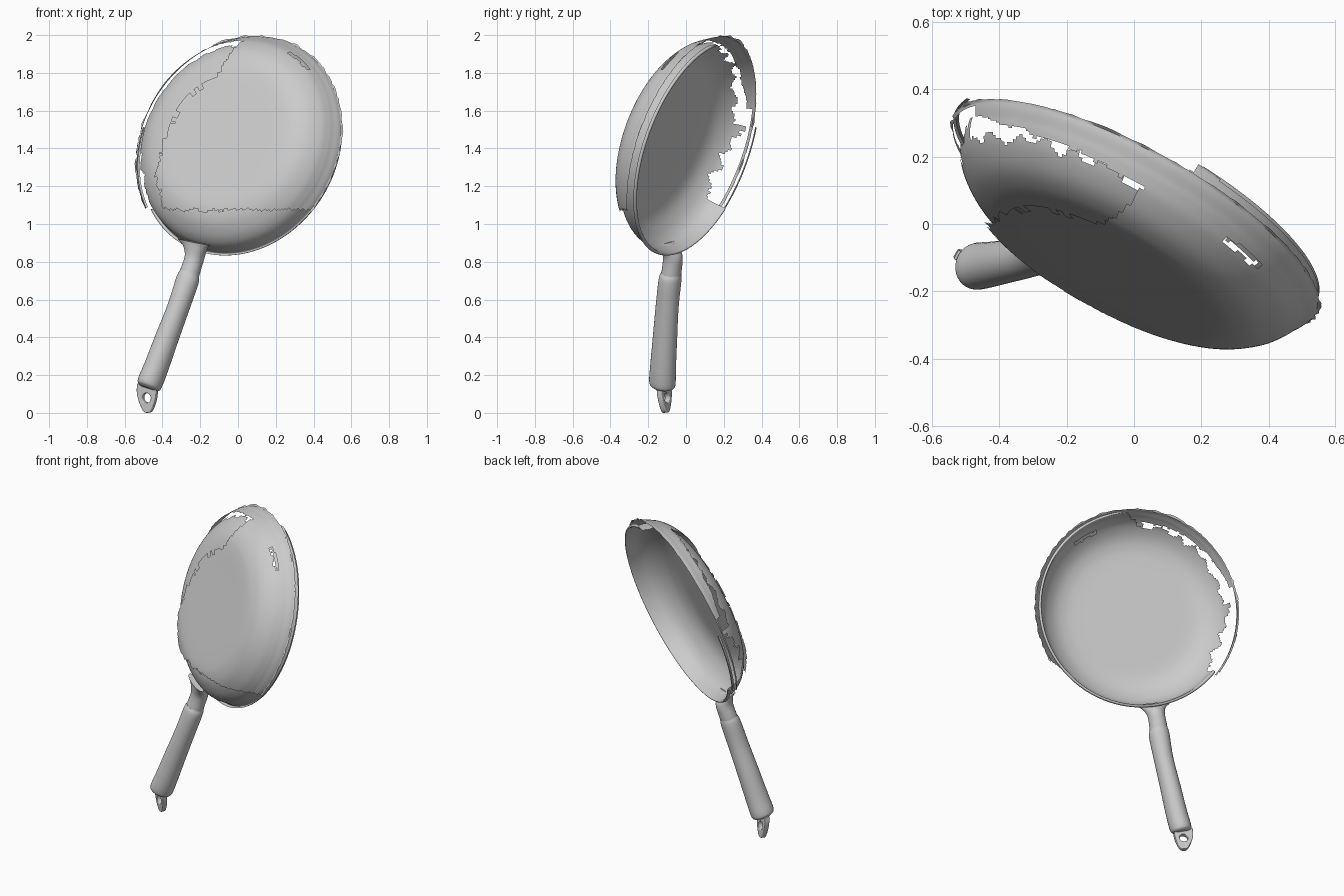
import bpy, bmesh, math, random
from mathutils import Vector, Matrix

if "Cube" in bpy.data.objects:
    bpy.data.objects.remove(bpy.data.objects["Cube"])

random.seed(4)
# Pan frame: N points out of the opening, UP and SIDE span the rim plane
N = Vector((0.46, 0.83, -0.31)).normalized()
UP = (Vector((0, 0, 1)) - N * N.z).normalized()
SIDE = N.cross(UP).normalized()
CENTRE = Vector((0, 0.02, 1.415))
SEG = 240


def finish(name, bm, angle=40):
    me = bpy.data.meshes.new(name)
    bm.to_mesh(me)
    bm.free()
    ob = bpy.data.objects.new(name, me)
    bpy.context.collection.objects.link(ob)
    bpy.ops.object.select_all(action='DESELECT')
    bpy.context.view_layer.objects.active = ob
    ob.select_set(True)
    bpy.ops.object.shade_smooth_by_angle(angle=math.radians(angle))
    return ob


def smooth(points, steps=5):
    """Catmull-Rom resampling of a tuple path."""
    p = [Vector(q) for q in points]
    p = [2 * p[0] - p[1]] + p + [2 * p[-1] - p[-2]]
    out = []
    for a, b, c, d in zip(p, p[1:], p[2:], p[3:]):
        for k in range(steps):
            t = k / steps
            out.append(0.5 * (2 * b + (c - a) * t + (2 * a - 5 * b + 4 * c - d) * t * t
                              + (3 * b - a - 3 * c + d) * t ** 3))
    return out + [p[-2]]


def jagged(amount):
    """Smoothed random offsets around the circle, for torn edges."""
    r = [random.uniform(-1, 1) for _ in range(SEG)]
    return [amount * (r[i] + r[i - 1] + r[i - 2] + r[i - 3]) / 2 for i in range(SEG)]


def skin(name, profile, keep, lip=None):
    """Revolve (radius, depth) about the pan axis and leave out torn areas."""
    bm = bmesh.new()
    rows = []
    for j, (r, d) in enumerate(profile[:-1]):
        row = []
        for i in range(SEG):
            a = 2 * math.pi * i / SEG - math.pi
            rr = r + (abs(lip[i]) if lip and j == 0 else 0)
            row.append(bm.verts.new(CENTRE + rr * (UP * math.cos(a) + SIDE * math.sin(a)) - N * d))
        rows.append(row)
    pole = bm.verts.new(CENTRE - N * profile[-1][1])
    for i in range(SEG):
        k = (i + 1) % SEG
        deg = 360 * (i + 0.5) / SEG - 180
        for j in range(len(rows) - 1):
            r = (profile[j][0] + profile[j + 1][0]) / 2
            d = (profile[j][1] + profile[j + 1][1]) / 2
            if keep(i, deg, r, d):
                bm.faces.new((rows[j][i], rows[j + 1][i], rows[j + 1][k], rows[j][k]))
        if keep(i, deg, 0.01, profile[-1][1]):
            bm.faces.new((rows[-1][i], pole, rows[-1][k]))
    bmesh.ops.delete(bm, geom=[v for v in bm.verts if not v.link_faces], context='VERTS')
    return finish(name, bm)


tear_a, tear_b, tear_c = jagged(0.016), jagged(0.018), jagged(0.007)


def flap_depth(i, deg):
    # torn-off strip of the outside skin along the upper rim
    return 0.082 - 0.00001 * deg * deg + tear_c[i] if -70 < deg < 46 else 0


def slot(i, deg, d):
    # narrow tear under the strip at the upper right
    return 28 < deg < 45 and 0 < d - flap_depth(i, deg) < 0.018


def keep_outer(i, deg, r, d):
    # the outside skin is torn off along the bottom and the left wall
    z = CENTRE.z + r * UP.z * math.cos(math.radians(deg)) - d * N.z
    if slot(i, deg, d) or z < 1.075 + 0.6 * tear_a[i]:
        return False
    if d < flap_depth(i, deg):
        return True
    if deg < 0:
        u = deg + 57
        limit = 0.32 + (0.13 * (u / 73) ** 2 if u < 0 else 0.06 * (u / 57) ** 2 + 0.25 * (u / 57) ** 10)
        return r < limit + tear_a[i]
    return True


def keep_inner(i, deg, r, d):
    if slot(i, deg, d):
        return False
    if -125 < deg < -80:
        s = math.sin((deg + 125) / 45 * math.pi)
        return r < 0.565 - 0.035 * s + tear_b[i]
    if -80 <= deg < 18:
        return r < 0.54 + max(0, deg) * 0.003 + 0.7 * tear_b[i]
    return True


# Pan: outside skin, inside skin that carries the rim, and a loose rim strip
outer = smooth([(0.612, -0.012), (0.603, 0.01), (0.588, 0.035), (0.574, 0.06), (0.545, 0.1),
                (0.49, 0.145), (0.43, 0.17), (0.36, 0.18), (0.2, 0.181), (0, 0.181)])
inner = smooth([(0.598, -0.040), (0.594, -0.052), (0.583, -0.052), (0.577, -0.02), (0.57, 0.02),
                (0.555, 0.055), (0.525, 0.092), (0.475, 0.130), (0.42, 0.152), (0.35, 0.162),
                (0.2, 0.163), (0, 0.163)])
skin("pan_outside", outer, keep_outer, jagged(0.008))
skin("pan_inside", inner, keep_inner)
skin("rim_strip", [Vector((0.618, -0.026)), Vector((0.616, -0.036)), Vector((0.606, -0.038)),
                   Vector((0, 0))], lambda i, deg, r, d: r > 0.5 and -123 < deg < -80)


def loft(name, stations, sides=28):
    """Elliptical rings (x, y, z, half width, half depth) joined into a tube."""
    pos = smooth([s[:3] for s in stations], 5)
    rad = smooth([s[3:] for s in stations], 5)
    axis = (pos[-1] - pos[0]).normalized()
    wide = axis.cross(N).normalized()
    deep = wide.cross(axis)
    bm = bmesh.new()
    rings = []
    for p, (w, d) in zip(pos, rad):
        rings.append([bm.verts.new(p + wide * w * math.cos(2 * math.pi * k / sides)
                                   + deep * d * math.sin(2 * math.pi * k / sides))
                      for k in range(sides)])
    for a, b in zip(rings, rings[1:]):
        for k in range(sides):
            m = (k + 1) % sides
            bm.faces.new((a[k], a[m], b[m], b[k]))
    bm.faces.new(rings[0])
    bm.faces.new(rings[-1])
    bmesh.ops.recalc_face_normals(bm, faces=bm.faces)
    return finish(name, bm)


# Flared bracket and neck, then the grip
loft("handle_neck", [(-0.235, -0.100, 0.905, 0.10, 0.026), (-0.228, -0.085, 0.875, 0.072, 0.040),
                     (-0.230, -0.070, 0.825, 0.053, 0.052), (-0.25, -0.075, 0.76, 0.053, 0.054),
                     (-0.265, -0.083, 0.71, 0.055, 0.055)])
loft("handle_grip", [(-0.256, -0.078, 0.74, 0.053, 0.054), (-0.268, -0.085, 0.70, 0.062, 0.060),
                     (-0.315, -0.100, 0.56, 0.058, 0.062), (-0.375, -0.111, 0.40, 0.061, 0.066),
                     (-0.43, -0.121, 0.25, 0.064, 0.070), (-0.466, -0.125, 0.16, 0.065, 0.072),
                     (-0.473, -0.123, 0.135, 0.055, 0.058), (-0.475, -0.122, 0.128, 0.035, 0.035)])

# Hanging tab with its hole
cu = bpy.data.curves.new("hanging_tab", 'CURVE')
cu.dimensions = '2D'
cu.fill_mode = 'BOTH'
cu.extrude = 0.010
cu.bevel_depth = 0.005
outline = smooth([(-0.05, 0.15), (-0.053, 0.11), (-0.042, 0.06), (-0.02, 0.015), (0, 0.006),
                  (0.02, 0.015), (0.042, 0.06), (0.053, 0.11), (0.05, 0.15)], 4)
hole = [(0.031 * math.cos(k * math.pi / 12), 0.08 + 0.031 * math.sin(k * math.pi / 12))
        for k in range(24)]
for pts in (outline, hole):
    sp = cu.splines.new('POLY')
    sp.points.add(len(pts) - 1)
    for q, (x, y) in zip(sp.points, pts):
        q.co = (x, y, 0, 1)
    sp.use_cyclic_u = True
tab = bpy.data.objects.new("hanging_tab", cu)
bpy.context.collection.objects.link(tab)
tx = Vector((0.87, -0.49, 0)).normalized()
tz = tx.cross(Vector((0.0, -0.08, 1))).normalized()
m = Matrix((tx, tz.cross(tx), tz)).transposed().to_4x4()
m.translation = Vector((-0.476, -0.108, 0.0))
tab.matrix_world = m
bpy.ops.object.select_all(action='DESELECT')
bpy.context.view_layer.objects.active = tab
tab.select_set(True)
bpy.ops.object.convert(target='MESH')
bpy.ops.object.shade_smooth_by_angle(angle=math.radians(40))
